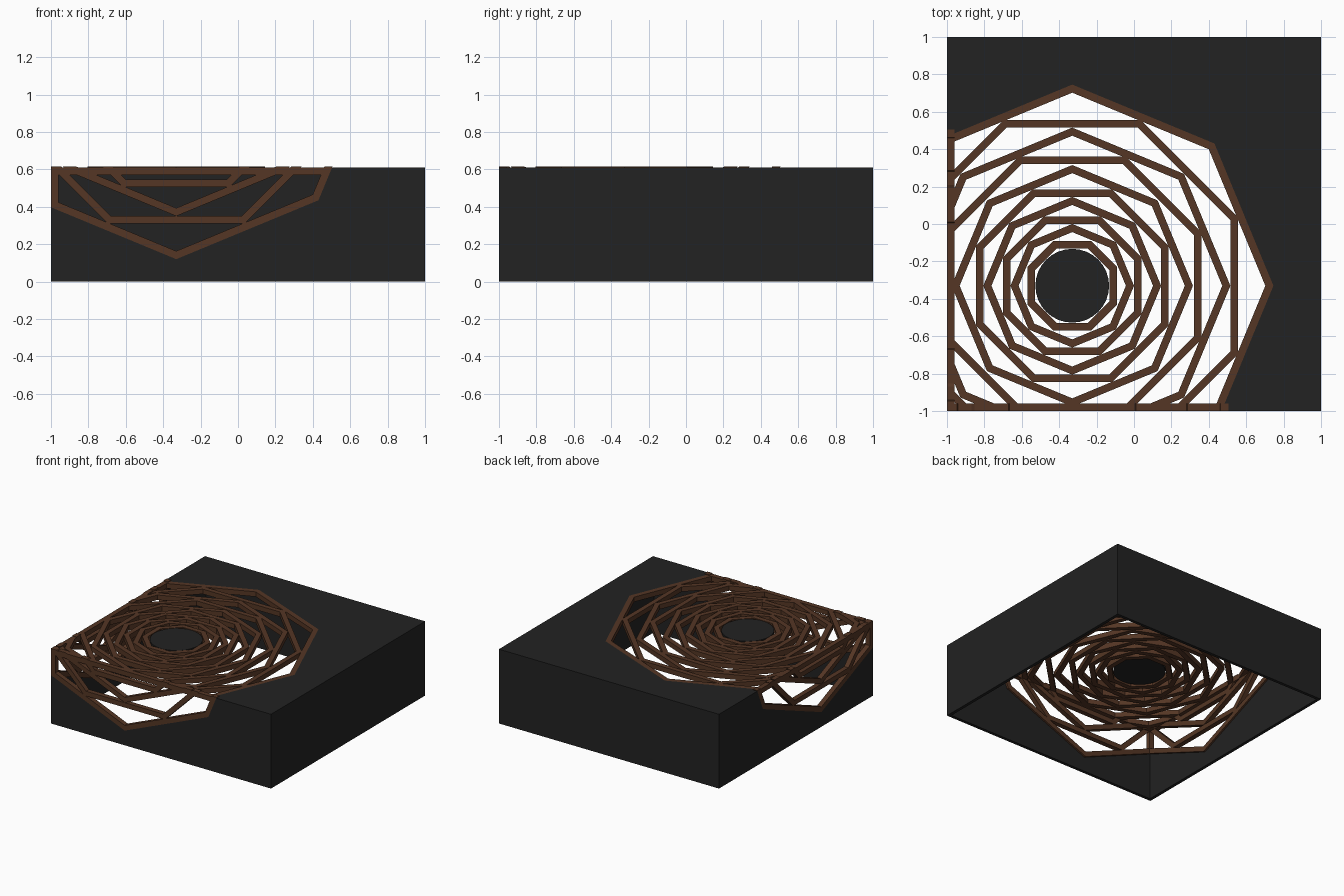
import bpy, bmesh, math
from mathutils import Matrix, Vector

if "Cube" in bpy.data.objects:
    bpy.data.objects.remove(bpy.data.objects["Cube"])

H = 0.61        # box height
C = -0.33       # pattern centre on x and y
CZ = 1.195      # pattern centre height for the side walls
BAR = 0.04      # lattice bar width and depth
WALL = 0.025    # shell thickness


def material(name, rgb):
    m = bpy.data.materials.new(name)
    m.diffuse_color = (*rgb, 1)
    m.use_nodes = True
    m.node_tree.nodes["Principled BSDF"].inputs["Base Color"].default_value = m.diffuse_color
    return m


BLACK = material("charcoal", (0.016, 0.016, 0.016))
BROWN = material("brown", (0.09, 0.037, 0.018))

# Local frames: pattern lies in local xy, local z points out of the box
FACES = {
    "top": Matrix(((1, 0, 0, C), (0, 1, 0, C), (0, 0, 1, H), (0, 0, 0, 1))),
    "front": Matrix(((1, 0, 0, C), (0, 0, -1, -1), (0, 1, 0, CZ), (0, 0, 0, 1))),
    "left": Matrix(((0, 0, -1, -1), (1, 0, 0, C), (0, 1, 0, CZ), (0, 0, 0, 1))),
}


def finish(name, bm, mat):
    bmesh.ops.recalc_face_normals(bm, faces=bm.faces[:])
    mesh = bpy.data.meshes.new(name)
    bm.to_mesh(mesh)
    bm.free()
    mesh.materials.append(mat)
    ob = bpy.data.objects.new(name, mesh)
    bpy.context.collection.objects.link(ob)
    return ob


def box(name, lo, hi, mat):
    bm = bmesh.new()
    bmesh.ops.create_cube(bm, size=1)
    for v in bm.verts:
        v.co = Vector([a + (c + 0.5) * (b - a) for a, b, c in zip(lo, hi, v.co)])
    return finish(name, bm, mat)


def circle(bm, r, z, n=8, turn=0.0):
    return [bm.verts.new((r * math.cos(turn + k * math.tau / n),
                          r * math.sin(turn + k * math.tau / n), z)) for k in range(n)]


def prism(name, r, z0, z1, n, matrix, mat):
    bm = bmesh.new()
    a, b = circle(bm, r, z0, n), circle(bm, r, z1, n)
    bm.faces.new(a)
    bm.faces.new(b)
    for k in range(n):
        j = (k + 1) % n
        bm.faces.new((a[k], a[j], b[j], b[k]))
    bm.transform(matrix)
    return finish(name, bm, mat)


def ring(name, r, turn, lift, matrix):
    """Octagonal frame, trimmed where it runs past the box edges."""
    bm = bmesh.new()
    ri = r - BAR / math.cos(math.pi / 8)
    loops = [circle(bm, r, lift, 8, turn), circle(bm, ri, lift, 8, turn),
             circle(bm, ri, -BAR, 8, turn), circle(bm, r, -BAR, 8, turn)]
    for i in range(4):
        a, b = loops[i], loops[(i + 1) % 4]
        for k in range(8):
            j = (k + 1) % 8
            bm.faces.new((a[k], a[j], b[j], b[k]))
    bm.transform(matrix)
    for co, no in (((-1, 0, 0), (-1, 0, 0)), ((0, -1, 0), (0, -1, 0)),
                   ((0, 0, H + 0.006), (0, 0, 1))):
        cut = bmesh.ops.bisect_plane(bm, geom=bm.verts[:] + bm.edges[:] + bm.faces[:],
                                     plane_co=co, plane_no=no, clear_outer=True)
        edges = [e for e in cut["geom_cut"]
                 if isinstance(e, bmesh.types.BMEdge) and e.is_boundary]
        if edges:
            bmesh.ops.holes_fill(bm, edges=edges, sides=0)
    if bm.faces:
        finish(name, bm, BROWN)
    else:
        bm.free()


# Open-bottomed shell with octagonal openings folded over two edges
shell = box("shell", (-1, -1, 0), (1, 1, H), BLACK)
inner = box("cavity_cutter", (-1 + WALL, -1 + WALL, -0.2), (1 - WALL, 1 - WALL, H - WALL), BLACK)
cutters = [inner] + [prism(n + "_opening_cutter", 1.075, -0.035, 0.1, 8, m, BLACK)
                     for n, m in FACES.items()]
for c in cutters:
    mod = shell.modifiers.new(c.name, 'BOOLEAN')
    mod.operation = 'DIFFERENCE'
    mod.solver = 'EXACT'
    mod.object = c
bpy.context.view_layer.update()
done = bpy.data.meshes.new_from_object(
    shell.evaluated_get(bpy.context.evaluated_depsgraph_get()))
shell.modifiers.clear()
shell.data = done
for c in cutters:
    bpy.data.objects.remove(c)

# Nested octagon lattice: point-out and flat-out rings alternate
FLAT = 1 / math.cos(math.pi / 8)
RADII = [1.075, 0.885 * FLAT, 0.845, 0.69 * FLAT, 0.645,
         0.515 * FLAT, 0.475, 0.37 * FLAT, 0.33, 0.24 * FLAT]
for face, m in FACES.items():
    for i, r in enumerate(RADII if face == "top" else RADII[:4]):
        ring(f"{face}_ring_{i}", r, (i % 2) * math.pi / 8, 0.005 if i >= 6 else 0, m)

# Bars along the folded edges
box("front_edge_bar", (-1, -1, H - BAR), (0.455, -1 + BAR, H), BROWN)
box("left_edge_bar", (-1, -1, H - BAR), (-1 + BAR, 0.455, H), BROWN)
box("corner_bar", (-1, -1, 0.39), (-1 + BAR, -1 + BAR, H), BROWN)

# Centre disc
prism("centre_disc", 0.197, -0.03, 0.004, 32, FACES["top"], BLACK)
